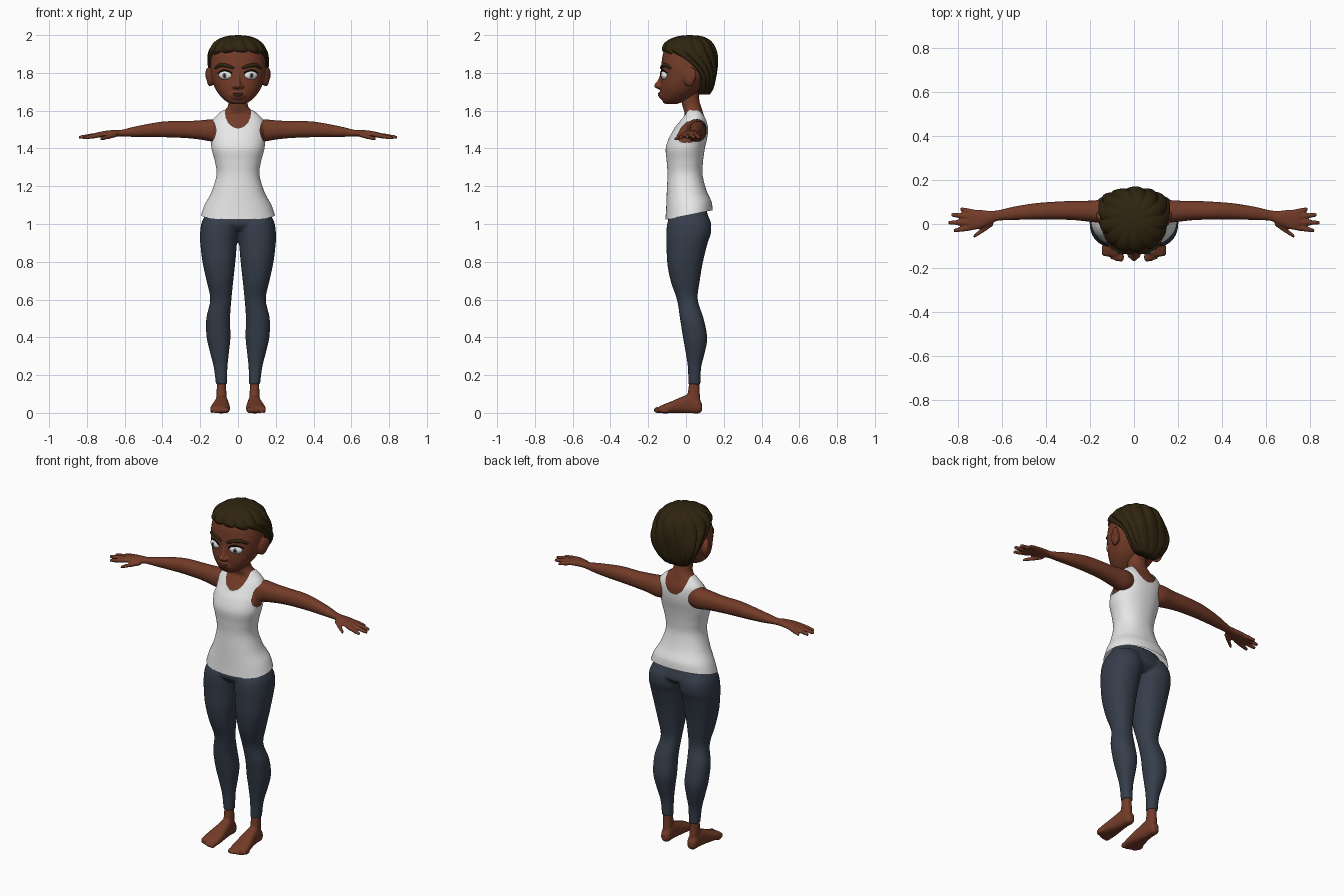
import bpy, bmesh, math
from mathutils import Vector, Matrix
from mathutils.bvhtree import BVHTree

cube = bpy.data.objects.get("Cube")
if cube:
    bpy.data.objects.remove(cube, do_unlink=True)


def material(name, r, g, b):
    m = bpy.data.materials.new(name)
    m.use_nodes = True
    m.diffuse_color = (r, g, b, 1)
    node = next(n for n in m.node_tree.nodes if n.type == 'BSDF_PRINCIPLED')
    node.inputs["Base Color"].default_value = (r, g, b, 1)
    node.inputs["Roughness"].default_value = 0.8
    return m


SKIN = material("brown skin", 0.17, 0.044, 0.021)
LIP = material("dark lips", 0.12, 0.033, 0.02)
HAIR = material("dark brown hair", 0.029, 0.018, 0.005)
CLOTH = material("white cotton", 0.8, 0.8, 0.8)
DENIM = material("slate blue fabric", 0.036, 0.048, 0.07)
WHITE = material("eye white", 1.0, 1.0, 1.0)
IRIS = material("grey iris", 0.14, 0.14, 0.14)
BLACK = material("black pupil", 0.008, 0.007, 0.006)


def resample(rows, k):
    """Smooth Catmull-Rom interpolation between key rows."""
    out = []
    for i in range(len(rows) - 1):
        p0, p1, p2 = rows[max(i - 1, 0)], rows[i], rows[i + 1]
        p3 = rows[min(i + 2, len(rows) - 1)]
        for j in range(k):
            t = j / k
            out.append([b + 0.5 * t * (c - a + t * (2*a - 5*b + 4*c - d + t * (3*(b - c) + d - a)))
                        for a, b, c, d in zip(p0, p1, p2, p3)])
    out.append(list(rows[-1]))
    return out


def loft(bm, axis, rows, sides=(1,), n=32, k=4, power=2.2, ripple=None, caps=True):
    """Rows hold position along the axis, then the extents in the two other axes."""
    for s in sides:
        rings = []
        for t, a0, a1, b0, b1 in resample(rows, k):
            ring = []
            for i in range(n):
                ang = math.tau * i / n
                c, d = math.cos(ang), math.sin(ang)
                f = ripple(ang, t) if ripple else 1
                a = (a0 + a1) / 2 + f * (a1 - a0) / 2 * math.copysign(abs(c) ** (2 / power), c)
                b = (b0 + b1) / 2 + f * (b1 - b0) / 2 * math.copysign(abs(d) ** (2 / power), d)
                x, y, z = {'x': (t, a, b), 'y': (a, t, b), 'z': (a, b, t)}[axis]
                ring.append(bm.verts.new((s * x, y, z)))
            rings.append(ring)
        for lo, hi in zip(rings, rings[1:]):
            for i in range(n):
                j = (i + 1) % n
                bm.faces.new((lo[i], lo[j], hi[j], hi[i]))
        if caps:
            bm.faces.new(rings[0])
            bm.faces.new(rings[-1])


def ball(bm, loc, scale, sides=(1,), yaw=0):
    for s in sides:
        m = (Matrix.Translation((s * loc[0], loc[1], loc[2])) @ Matrix.Rotation(s * yaw, 4, 'Z')
             @ Matrix.Diagonal((*scale, 1)))
        bmesh.ops.create_uvsphere(bm, u_segments=24, v_segments=14, radius=1, matrix=m)


def finish(name, bm, mat, voxel=0, smooth=3):
    """Make the object; with a voxel size its parts are merged and softened."""
    bmesh.ops.recalc_face_normals(bm, faces=bm.faces)
    mesh = bpy.data.meshes.new(name)
    bm.to_mesh(mesh)
    bm.free()
    ob = bpy.data.objects.new(name, mesh)
    bpy.context.collection.objects.link(ob)
    mesh.materials.append(mat)
    if voxel:
        mod = ob.modifiers.new("merge", 'REMESH')
        mod.mode, mod.voxel_size = 'VOXEL', voxel
        mod = ob.modifiers.new("soften", 'SMOOTH')
        mod.factor, mod.iterations = 0.5, smooth
        bpy.context.view_layer.update()
        deps = bpy.context.evaluated_depsgraph_get()
        mesh = bpy.data.meshes.new_from_object(ob.evaluated_get(deps))
        ob.modifiers.clear()
        ob.data = mesh
        if not mesh.materials:
            mesh.materials.append(mat)
    for p in ob.data.polygons:
        p.use_smooth = True
    return ob


def sym(z, x, front, back):
    return (z, -x, x, front, back)


BOTH = (1, -1)

# Torso profile shared by the top and the skin beneath
torso = [(1.045, .195, -.109, .141), (1.1, .176, -.105, .135), (1.17, .14, -.102, .11),
         (1.26, .114, -.098, .088), (1.33, .122, -.102, .09), (1.4, .14, -.107, .1),
         (1.46, .143, -.088, .113), (1.51, .141, -.058, .117), (1.55, .133, -.032, .112),
         (1.58, .108, -.014, .1), (1.605, .076, -.01, .09)]

# Tank top: open shell, hem raised at the back
bm = bmesh.new()
loft(bm, 'z', [sym(*r) for r in torso], n=128, k=10, caps=False)
for v in bm.verts:
    v.co.z += 0.2 * v.co.y * min(1, max(0, (1.2 - v.co.z) / 0.15))
# Neck and arm openings: remove the inside, then pull the rim onto the oval
for x, z, rx, rz in ((0, 1.6, .07, .091), (.19, 1.495, .073, .082), (-.19, 1.495, .073, .082)):
    def reach(v):
        return math.hypot((v.co.x - x) / rx, (v.co.z - z) / rz)
    bmesh.ops.delete(bm, geom=[v for v in bm.verts if reach(v) < 1], context='VERTS')
    for v in bm.verts:
        d = reach(v)
        if v.is_boundary and d < 1.15:
            v.co.x, v.co.z = x + (v.co.x - x) / d, z + (v.co.z - z) / d
finish("tank_top", bm, CLOTH)

# Upper body: chest, neck, arms and hands merged into one skin
bm = bmesh.new()
chest = [sym(z, x - .007, f + .007, b - .007) for z, x, f, b in torso[4:-1]]
neck = [(1.615, .058, -.016, .083), (1.66, .05, -.026, .07), (1.74, .05, -.03, .075)]
loft(bm, 'z', chest + [sym(*r) for r in neck])
loft(bm, 'x', [(.08, .012, .1, 1.445, 1.55), (.13, .004, .11, 1.436, 1.555),
               (.2, .01, .106, 1.447, 1.549), (.28, .018, .105, 1.455, 1.545),
               (.38, .02, .1, 1.459, 1.544), (.46, .02, .093, 1.46, 1.533),
               (.55, .018, .078, 1.461, 1.515), (.62, .014, .062, 1.464, 1.498),
               (.66, -.004, .06, 1.462, 1.498), (.71, -.024, .066, 1.459, 1.492),
               (.75, -.026, .064, 1.456, 1.484)], BOTH)
# Fingers and thumb: base x, base y, tip x, tip y, tip z
for x0, y0, x1, y1, z1 in ((.72, .052, .79, .068, 1.458), (.73, .032, .832, .042, 1.458),
                           (.73, .008, .845, .006, 1.458), (.72, -.014, .82, -.03, 1.455),
                           (.64, .004, .73, -.058, 1.45)):
    rows = []
    for t, r in ((0, .012), (.35, .0125), (.7, .011), (.93, .009), (1, .005)):
        x, y, z = x0 + (x1 - x0) * t, y0 + (y1 - y0) * t, 1.473 + (z1 - 1.473) * t
        rows.append((x, y - r, y + r, z - r, z + r))
    loft(bm, 'x', rows, BOTH, n=12, k=2)
finish("upper_body", bm, SKIN, 0.006, 2)

# Leggings: pelvis and both legs merged
bm = bmesh.new()
loft(bm, 'z', [sym(*r) for r in ((1.1, .14, -.08, .1), (1.05, .172, -.088, .115),
                                 (1.0, .19, -.097, .127), (.965, .13, -.07, .09))])
loft(bm, 'z', [(1.06, .01, .165, -.07, .108), (1.03, .002, .183, -.088, .123),
               (1.0, -.002, .195, -.1, .133), (.95, -.001, .201, -.104, .132),
               (.9, .005, .2, -.103, .115),
               (.8, .014, .188, -.1, .09), (.7, .025, .167, -.082, .073),
               (.6, .035, .147, -.048, .062), (.5, .042, .168, -.032, .093),
               (.4, .04, .166, -.016, .112), (.32, .048, .148, -.002, .1),
               (.24, .056, .128, .01, .08), (.15, .058, .117, .012, .077)], BOTH)
finish("leggings", bm, DENIM, 0.007)

# Feet with ankles and toes
bm = bmesh.new()
loft(bm, 'z', [(.2, .064, .11, .018, .07), (.12, .062, .113, .012, .072),
               (.04, .06, .113, -.005, .078)], BOTH)
loft(bm, 'y', [(.086, .072, .1, .012, .045), (.07, .059, .113, -.002, .07),
               (.03, .056, .118, -.002, .1), (-.02, .05, .126, -.002, .086),
               (-.08, .043, .141, -.002, .06), (-.125, .043, .147, -.002, .042),
               (-.145, .052, .142, -.001, .032)], BOTH, power=2.5)
for i in range(5):
    r = .015 - .0015 * i
    ball(bm, (.06 + .0195 * i, -.15 + .0024 * i * i, r), (r, .022, r * 1.05), BOTH)
finish("feet", bm, SKIN, 0.006, 2)

# Head: skull, jaw, nose, muzzle and ears merged
bm = bmesh.new()
loft(bm, 'z', [sym(*r) for r in ((1.636, .036, -.113, -.045), (1.65, .064, -.124, -.01),
                                 (1.68, .096, -.132, .04), (1.72, .122, -.136, .085),
                                 (1.78, .142, -.133, .125), (1.85, .147, -.13, .14),
                                 (1.92, .13, -.114, .13), (1.97, .08, -.06, .09))], n=48)
loft(bm, 'z', [sym(*r) for r in ((1.81, .011, -.133, -.1), (1.765, .012, -.147, -.1),
                                 (1.737, .018, -.168, -.1), (1.723, .018, -.164, -.1),
                                 (1.713, .011, -.145, -.1))], n=20)
ball(bm, (.018, -.142, 1.728), (.012, .014, .01), BOTH)
ball(bm, (0, -.11, 1.683), (.05, .036, .03))
ball(bm, (.146, .018, 1.778), (.02, .034, .05), BOTH, yaw=-.3)
ball(bm, (.157, .026, 1.792), (.011, .032, .038), BOTH, yaw=-.4)
head = finish("head", bm, SKIN, 0.005, 3)
tree = BVHTree.FromPolygons([v.co for v in head.data.vertices],
                            [p.vertices[:] for p in head.data.polygons])


def face_y(x, z):
    return tree.ray_cast(Vector((x, -1, z)), Vector((0, 1, 0)))[0].y


# Lips
bm = bmesh.new()
for z, w, h in ((1.691, .03, .006), (1.681, .026, .0065)):
    ball(bm, (0, face_y(0, z) + .007, z), (w, .011, h))
finish("lips", bm, LIP)

# Eyes: white, iris and pupil stacked outward
YAW = .3
out = Vector((math.sin(YAW), -math.cos(YAW), 0))
eye = Vector((.067, face_y(.067, 1.787) + .006, 1.787))
for name, mat, push, size in (("eye_whites", WHITE, 0, (.037, .019, .023)),
                              ("irises", IRIS, .0165, (.012, .004, .013)),
                              ("pupils", BLACK, .0195, (.0055, .0025, .006))):
    bm = bmesh.new()
    ball(bm, eye + out * push, size, BOTH, YAW)
    finish(name, bm, mat)


def strip(name, points, radius, lift, mat):
    """Tapered strand lying on the face, on both sides."""
    for side, s in (("left", 1), ("right", -1)):
        cu = bpy.data.curves.new(name, 'CURVE')
        cu.dimensions, cu.bevel_depth, cu.bevel_resolution = '3D', radius, 3
        cu.use_fill_caps = True
        sp = cu.splines.new('POLY')
        path = resample(points, 5)
        sp.points.add(len(path) - 1)
        for i, (p, (x, z)) in enumerate(zip(sp.points, path)):
            p.co = (s * x, face_y(x, z) - lift, z, 1)
            p.radius = .35 + .65 * math.sin(math.pi * i / (len(path) - 1)) ** .6
        cu.materials.append(mat)
        bpy.context.collection.objects.link(bpy.data.objects.new(side + "_" + name, cu))


strip("eyebrow", [(.018, 1.823), (.06, 1.838), (.095, 1.84), (.122, 1.824)], .0105, 0, HAIR)
strip("upper_lash", [(.03, 1.794), (.048, 1.808), (.078, 1.813), (.108, 1.798)], .0045, .004, BLACK)

# Hair: cap with swirling locks radiating from the crown
bm = bmesh.new()
loft(bm, 'z', [sym(*r) for r in ((1.685, .075, .065, .125), (1.72, .11, .06, .146),
                                 (1.77, .14, .055, .158), (1.815, .154, .02, .164),
                                 (1.85, .158, -.03, .166), (1.88, .158, -.075, .165),
                                 (1.905, .155, -.112, .161), (1.925, .148, -.126, .156),
                                 (1.955, .13, -.114, .143),
                                 (1.98, .098, -.08, .117), (1.995, .055, -.035, .078),
                                 (2.0, .006, .014, .026))],
     n=192, k=6, power=2.1,
     ripple=lambda a, t: .93 + .1 * abs(math.sin(6.5 * a + 9 * t)) ** .6
     + .015 * math.sin(5 * a - 20 * t))
finish("hair", bm, HAIR)
